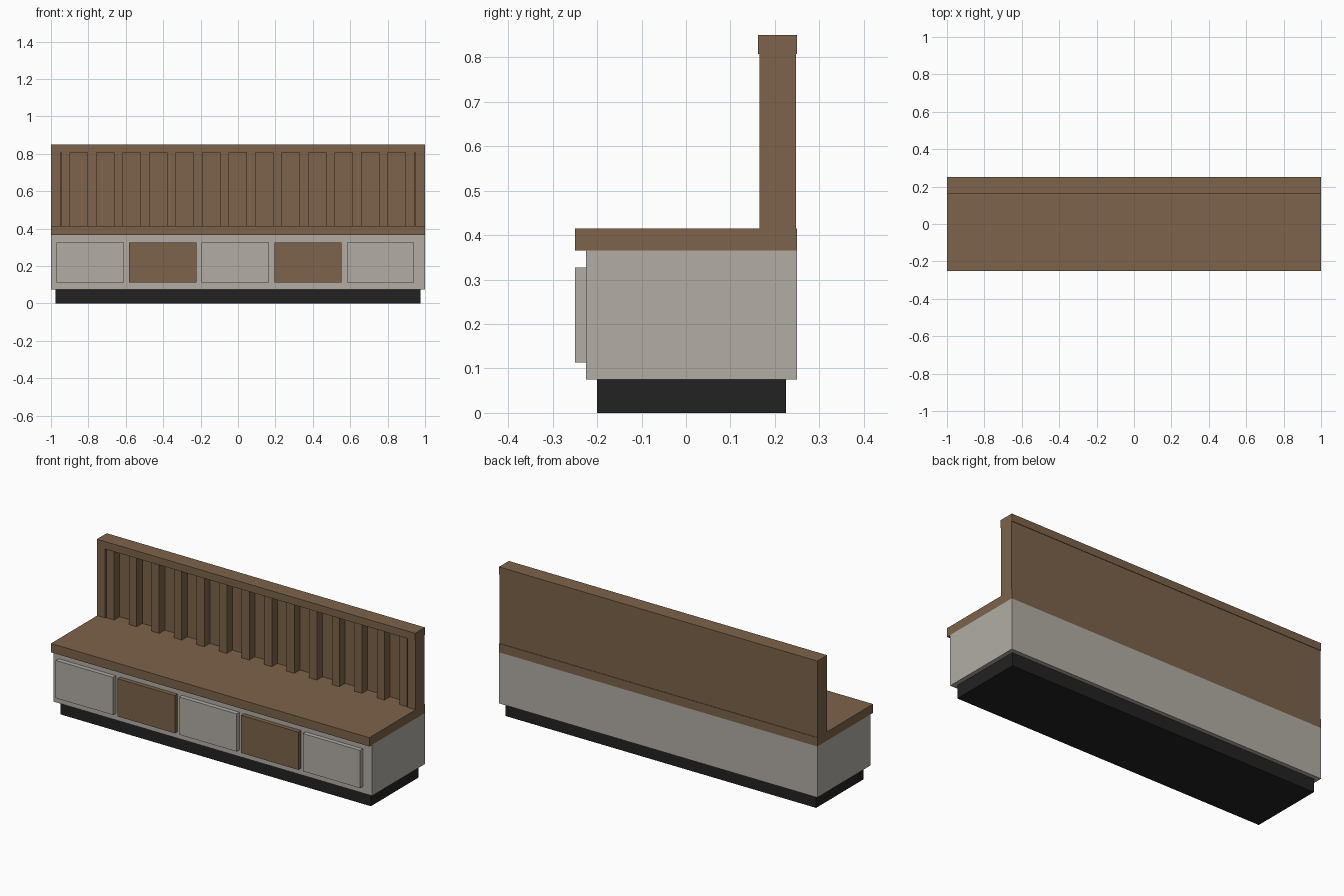
import bpy

if "Cube" in bpy.data.objects:
    bpy.data.objects.remove(bpy.data.objects["Cube"])


def material(name, rgb):
    m = bpy.data.materials.new(name)
    m.diffuse_color = (*rgb, 1.0)
    m.use_nodes = True
    m.node_tree.nodes["Principled BSDF"].inputs["Base Color"].default_value = m.diffuse_color
    return m


wood = material("brown wood", (0.202, 0.125, 0.069))
grey = material("warm grey", (0.445, 0.421, 0.376))
black = material("black", (0.016, 0.016, 0.016))


def box(name, x, y, z, mat):
    """Box from (min, max) ranges on each axis."""
    bpy.ops.mesh.primitive_cube_add(size=1)
    ob = bpy.context.object
    ob.name = name
    for v in ob.data.vertices:
        v.co = [r[1] if c > 0 else r[0] for c, r in zip(v.co, (x, y, z))]
    ob.data.materials.append(mat)
    return ob


# Base: recessed plinth, cabinet body and overhanging seat
box("plinth", (-0.975, 0.975), (-0.2, 0.225), (0, 0.075), black)
box("cabinet_body", (-1, 1), (-0.225, 0.25), (0.075, 0.365), grey)
box("seat", (-1, 1), (-0.25, 0.25), (0.365, 0.415), wood)

# Drawer fronts, alternating grey and wood
for i in range(5):
    x0 = -0.97 + i * 0.388
    box(f"drawer_front_{i + 1}", (x0, x0 + 0.36), (-0.25, -0.225),
        (0.113, 0.327), wood if i % 2 else grey)

# Backrest: side posts, top rail and rear panel
for side, x in (("left", (-1, -0.95)), ("right", (0.95, 1))):
    box(f"back_post_{side}", x, (0.165, 0.247), (0.415, 0.808), wood)
box("back_top_rail", (-1, 1), (0.162, 0.25), (0.808, 0.85), wood)
box("back_panel", (-0.95, 0.95), (0.22, 0.247), (0.415, 0.808), wood)

# Vertical slats standing proud of the rear panel
for i in range(14):
    x0 = -0.945 + i * 0.1415
    box(f"back_slat_{i + 1}", (x0, x0 + 0.048), (0.17, 0.22),
        (0.415, 0.808), wood)
